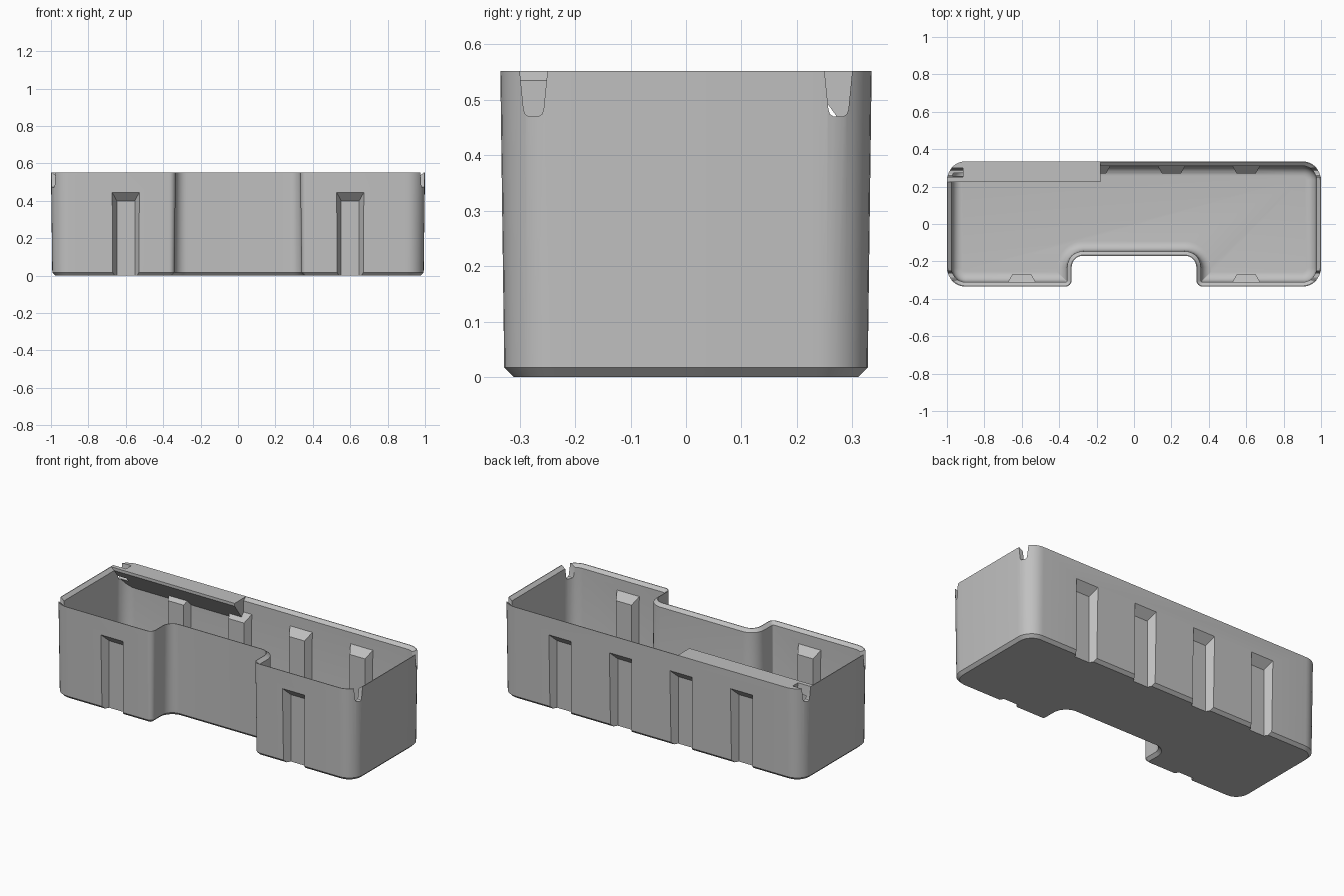
import bpy, bmesh, math
from mathutils import Vector

cube = bpy.data.objects.get("Cube")
if cube:
    bpy.data.objects.remove(cube, do_unlink=True)

grey = bpy.data.materials.new("light_grey_plastic")
grey.use_nodes = True
grey.diffuse_color = (0.53, 0.53, 0.53, 1)
grey.node_tree.nodes["Principled BSDF"].inputs["Base Color"].default_value = grey.diffuse_color

TOP, FLOOR, FILLET, WALL = 0.552, 0.025, 0.05, 0.028
SEGMENTS = 8

# Plan outline: corner x, y and radius, counter-clockwise, with a front recess
HALF = [(0.333, -0.17, 0.06), (0.333, -0.335, 0.035), (1, -0.335, 0.1), (1, 0.335, 0.1)]
CORNERS = HALF + [(-x, y, r) for x, y, r in reversed(HALF)]


def outline(inset, z):
    """Rounded plan outline moved inward by inset."""
    points = []
    for i, (x, y, r) in enumerate(CORNERS):
        c = Vector((x, y))
        before = (c - Vector(CORNERS[i - 1][:2])).normalized()
        after = (Vector(CORNERS[(i + 1) % len(CORNERS)][:2]) - c).normalized()
        n1, n2 = Vector((-before.y, before.x)), Vector((-after.y, after.x))
        side = 1 if before.x * after.y - before.y * after.x > 0 else -1
        radius = max(r - side * inset, 0.003)
        centre = c + (inset + side * radius) * (n1 + n2)
        for k in range(SEGMENTS + 1):
            a = math.pi / 2 * k / SEGMENTS
            p = centre - side * radius * (n1 * math.cos(a) + n2 * math.sin(a))
            points.append((p.x, p.y, z))
    return points


def loft(name, rings):
    """Closed solid through rings of equal point count, capped at both ends."""
    bm = bmesh.new()
    loops = [[bm.verts.new(p) for p in ring] for ring in rings]
    for a, b in zip(loops, loops[1:]):
        for i in range(len(a)):
            j = (i + 1) % len(a)
            bm.faces.new((a[i], a[j], b[j], b[i]))
    bm.faces.new(loops[0])
    bm.faces.new(loops[-1])
    bmesh.ops.recalc_face_normals(bm, faces=bm.faces)
    mesh = bpy.data.meshes.new(name)
    bm.to_mesh(mesh)
    bm.free()
    mesh.materials.append(grey)
    obj = bpy.data.objects.new(name, mesh)
    bpy.context.collection.objects.link(obj)
    return obj


def combine(target, tool, operation):
    """Apply a boolean and discard the tool."""
    tool.hide_render = True
    mod = target.modifiers.new(operation, "BOOLEAN")
    mod.operation, mod.object, mod.solver = operation, tool, "EXACT"
    bpy.context.view_layer.objects.active = target
    bpy.ops.object.modifier_apply(modifier=mod.name)
    bpy.data.objects.remove(tool, do_unlink=True)


def prism(name, profile, x1, x2):
    """Extrude a (y, z) profile along x."""
    return loft(name, [[(x, y, z) for y, z in profile] for x in (x1, x2)])


def rib(name, x, side, wall_y, outer_y, tip_y, top, bottom):
    """Tapered upright wedge with a sloping top, measured from the wall plane."""
    rings = []
    for y in (outer_y, tip_y):
        w = 0.0725 + 0.57 * (y - wall_y)
        z = top + 1.05 * (y - wall_y)
        rings.append([(x - w, side * y, bottom), (x + w, side * y, bottom),
                      (x + w, side * y, z), (x - w, side * y, z)])
    return loft(name, rings)


# Tray shell: chamfered foot, drafted wall, bevelled rim, filleted floor
rings = [outline(0.024, 0), outline(0.007, 0.017), outline(0, TOP),
         outline(0.004, TOP), outline(0.024, TOP - 0.017)]
for k in range(7):
    a = math.pi / 2 * k / 6
    rings.append(outline(WALL + FILLET * (1 - math.cos(a)),
                         FLOOR + FILLET * (1 - math.sin(a))))
tray = loft("tray", rings)

# Label shelf, trimmed to the rounded back corner
shelf = prism("label_shelf", [(0.225, TOP), (0.4, TOP), (0.4, 0.293), (0.225, 0.535)], -1.1, -0.18)
hull = loft("shelf_trim", [outline(0.009, 0.1), outline(0.002, TOP + 0.02)])
combine(shelf, hull, "INTERSECT")
combine(tray, shelf, "UNION")

# Stiffening ribs inside, hollowed by grooves outside
places = [(x, -1) for x in (-0.6, 0.6)] + [(x, 1) for x in (-0.6, -0.2, 0.2, 0.6)]
for x, side in places:
    combine(tray, rib("inner_rib", x, side, 0.308, 0.32, 0.27, 0.465, 0.018), "UNION")
for x, side in places:
    combine(tray, rib("outer_groove", x, side, 0.333, 0.36, 0.29, 0.445, -0.05), "DIFFERENCE")

# Tapered slots in the end walls near each corner
slot = [(-0.027, TOP + 0.02), (-0.025, TOP), (-0.018, 0.482), (-0.015, 0.474), (-0.009, 0.47)]
slot += [(-y, z) for y, z in reversed(slot)]
for sx in (-1, 1):
    for sy in (-1, 1):
        cutter = prism("slot_cutter", [(sy * 0.275 + y, z) for y, z in slot], sx * 0.915, sx * 1.05)
        combine(tray, cutter, "DIFFERENCE")

# Smooth rounded corners, crisp edges
bpy.ops.object.select_all(action="DESELECT")
tray.select_set(True)
bpy.context.view_layer.objects.active = tray
bpy.ops.object.shade_smooth_by_angle(angle=math.radians(25))
